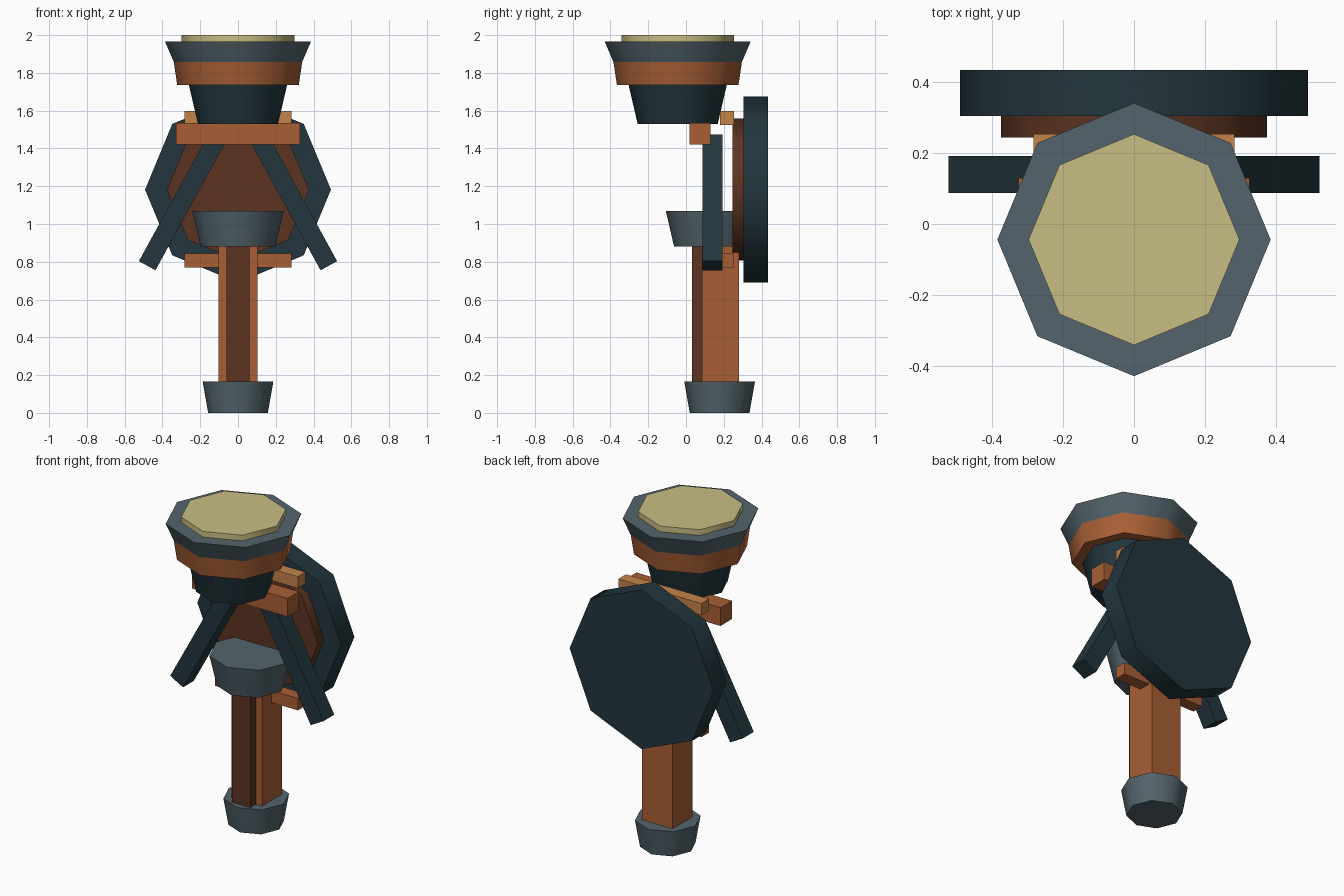
import bpy, math

if "Cube" in bpy.data.objects:
    bpy.data.objects.remove(bpy.data.objects["Cube"])


def material(name, hex_code):
    # sRGB hex to linear diffuse colour
    def lin(c):
        return c / 12.92 if c <= 0.04045 else ((c + 0.055) / 1.055) ** 2.4
    m = bpy.data.materials.new(name)
    rgb = [lin(int(hex_code[i:i + 2], 16) / 255) for i in (0, 2, 4)]
    m.diffuse_color = (*rgb, 1)
    m.use_nodes = True
    m.node_tree.nodes["Principled BSDF"].inputs["Base Color"].default_value = m.diffuse_color
    return m


CREAM = material("cream", "C9BE84")
GREY = material("slate_grey", "53646C")
TEAL = material("dark_teal", "22363D")
ORANGE = material("rust_orange", "A85F35")
LIGHT = material("light_orange", "C48348")
BROWN = material("dark_brown", "5C3421")


def finish(name, mat):
    ob = bpy.context.object
    ob.name = name
    ob.data.materials.append(mat)
    return ob


def box(name, mat, x, y, z, angle=0):
    """Box from (min, max) ranges, turned about the y axis."""
    r = (x, y, z)
    bpy.ops.mesh.primitive_cube_add(size=1, location=[(a + b) / 2 for a, b in r],
                                    rotation=(0, angle, 0))
    bpy.context.object.scale = [b - a for a, b in r]
    return finish(name, mat)


def octagon(name, mat, r1, r2, start, end, cy=0, cz=None):
    """Eight-sided frustum: upright, or lying along y when cz is given."""
    mid, depth = (start + end) / 2, end - start
    flat = cz is not None
    bpy.ops.mesh.primitive_cone_add(
        vertices=8, radius1=r1, radius2=r2, depth=depth,
        location=(0, mid, cz) if flat else (0, cy, mid),
        rotation=(-math.pi / 2, 0, 0) if flat else (0, 0, 0))
    bpy.ops.object.shade_smooth_by_angle(angle=math.radians(50))
    return finish(name, mat)


# Head: stacked tapered rings with a pale cap
HEAD_Y = -0.044
octagon("head_neck", TEAL, 0.212, 0.262, 1.53, 1.745, HEAD_Y)
octagon("head_collar", ORANGE, 0.322, 0.340, 1.737, 1.858, HEAD_Y)
octagon("head_rim", GREY, 0.340, 0.386, 1.858, 1.965, HEAD_Y)
octagon("head_cap", CREAM, 0.298, 0.298, 1.95, 2.0, HEAD_Y)

# Round shield at the back
octagon("back_disc", TEAL, 0.492, 0.492, 0.305, 0.435, cz=1.182)
octagon("inner_disc", BROWN, 0.376, 0.376, 0.245, 0.31, cz=1.182)

# Cross beams
box("front_beam", ORANGE, (-0.327, 0.327), (0.018, 0.13), (1.422, 1.535))
box("upper_back_beam", LIGHT, (-0.284, 0.284), (0.18, 0.255), (1.525, 1.597))
box("lower_back_beam", ORANGE, (-0.284, 0.284), (0.18, 0.255), (0.77, 0.844))

# Splayed struts
for side, label in ((-1, "left"), (1, "right")):
    cx = side * 0.297
    box(label + "_strut", TEAL, (cx - 0.05, cx + 0.05), (0.087, 0.192),
        (1.115 - 0.383, 1.115 + 0.383), -side * math.radians(28.7))

# Central cup, post and foot
octagon("cup", GREY, 0.198, 0.242, 0.88, 1.07, 0.135)
box("post", ORANGE, (-0.104, 0.104), (0.085, 0.28), (0.15, 0.9))
box("post_strip", BROWN, (-0.062, 0.062), (0.032, 0.1), (0.15, 0.9))
octagon("foot", GREY, 0.158, 0.187, 0.0, 0.165, 0.178)
